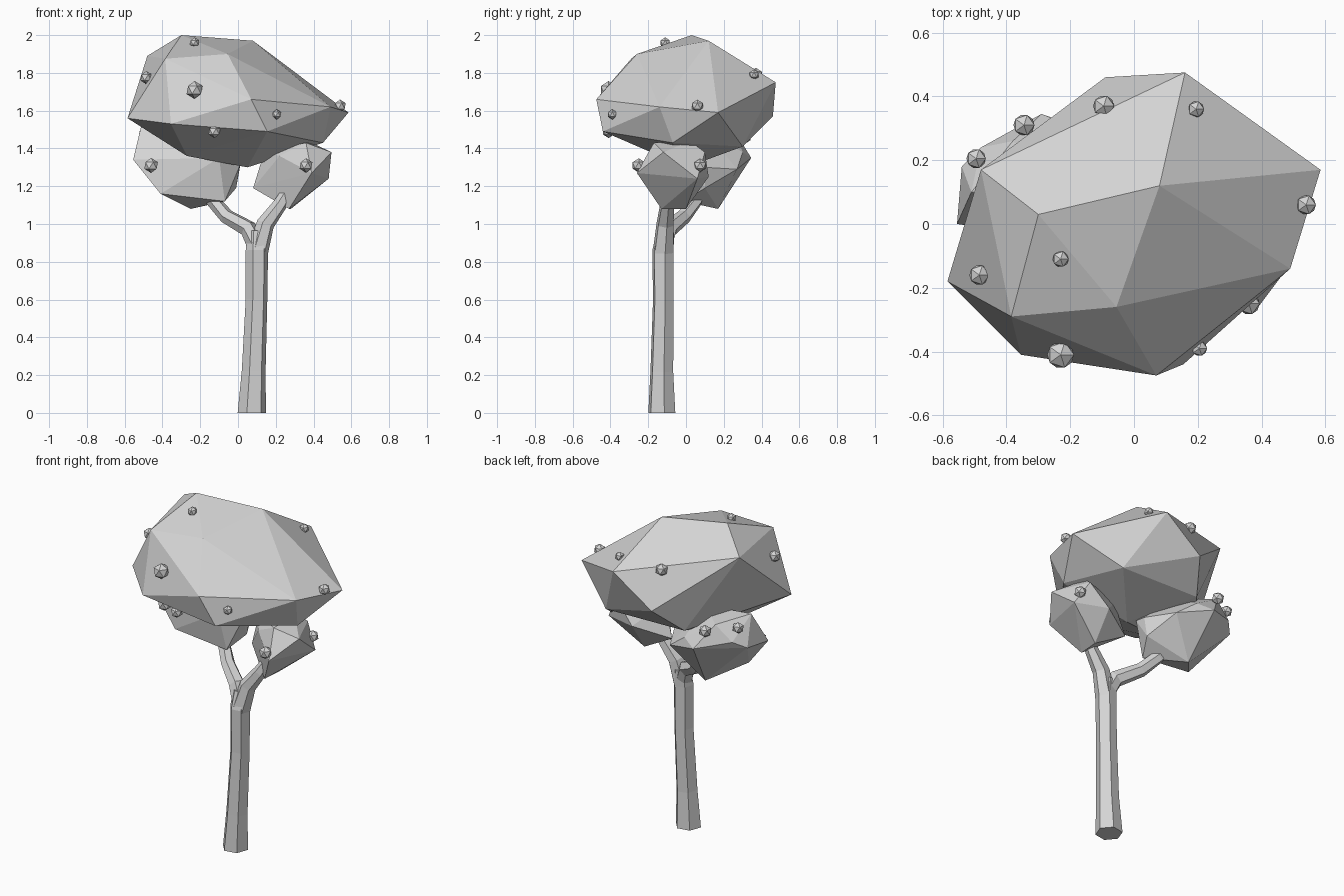
import bpy
import bmesh
from math import cos, sin, pi, radians
from mathutils import Vector

default_cube = bpy.data.objects.get("Cube")
if default_cube:
    bpy.data.objects.remove(default_cube, do_unlink=True)

# One plain colour for the whole tree
grey = bpy.data.materials.new("plain_grey")
grey.use_nodes = True
colour = (0.66, 0.66, 0.66, 1)
grey.diffuse_color = colour
grey.node_tree.nodes["Principled BSDF"].inputs["Base Color"].default_value = colour


def finish(name, bm):
    """Turn a bmesh into a flat shaded object with the tree colour."""
    bmesh.ops.recalc_face_normals(bm, faces=bm.faces)
    mesh = bpy.data.meshes.new(name)
    bm.to_mesh(mesh)
    bm.free()
    mesh.materials.append(grey)
    obj = bpy.data.objects.new(name, mesh)
    bpy.context.collection.objects.link(obj)
    return obj


def faceted_blob(name, corners):
    """Closed low-poly rock shape wrapped around a few corner points."""
    bm = bmesh.new()
    for corner in corners:
        bm.verts.new(corner)
    result = bmesh.ops.convex_hull(bm, input=bm.verts)
    spare = set(result["geom_interior"]) | set(result["geom_unused"])
    loose = [v for v in bm.verts if v in spare or not v.link_faces]
    bmesh.ops.delete(bm, geom=loose, context="VERTS")
    return finish(name, bm)


def limb(name, path, sides=6, turn=radians(10)):
    """Tapered tube through (x, y, z, radius) stations."""
    bm = bmesh.new()
    centres = [Vector(station[:3]) for station in path]
    rings = []
    for i, station in enumerate(path):
        before = centres[max(i - 1, 0)]
        after = centres[min(i + 1, len(path) - 1)]
        direction = (after - before).normalized()
        if i == 0 and station[2] == 0:
            direction = Vector((0, 0, 1))
        across = Vector((0, 1, 0)).cross(direction).normalized()
        depth = direction.cross(across)
        ring = []
        for k in range(sides):
            angle = 2 * pi * k / sides + turn
            offset = across * cos(angle) + depth * sin(angle)
            ring.append(bm.verts.new(centres[i] + offset * station[3]))
        rings.append(ring)
    for low, high in zip(rings, rings[1:]):
        for k in range(sides):
            n = (k + 1) % sides
            bm.faces.new((low[k], low[n], high[n], high[k]))
    bm.faces.new(rings[0][::-1])
    bm.faces.new(rings[-1])
    return finish(name, bm)


def fruit(name, x, y, z, radius):
    """Small twenty sided ball."""
    bm = bmesh.new()
    bmesh.ops.create_icosphere(bm, subdivisions=1, radius=radius)
    bmesh.ops.translate(bm, verts=bm.verts, vec=(x, y, z))
    return finish(name, bm)


# Trunk and the two branches of the fork
limb("trunk", [
    (.073, -.128, 0, .076), (.083, -.128, .22, .064), (.098, -.12, .6, .058),
    (.1, -.122, .86, .06), (.1, -.108, .96, .048)])
limb("left_branch", [
    (.1, -.12, .88, .05), (.055, -.09, .975, .047),
    (-.06, -.01, 1.04, .04), (-.13, .05, 1.12, .037), (-.2, .1, 1.22, .03)])
limb("right_branch", [
    (.1, -.122, .84, .058), (.145, -.11, 1, .048),
    (.22, -.1, 1.1, .038), (.28, -.08, 1.2, .03)])

# Large upper crown
faceted_blob("main_crown", [
    (-.3, .03, 2), (.08, .12, 1.97), (-.055, -.26, 1.9), (-.385, -.29, 1.875),
    (-.48, .17, 1.89), (.16, .475, 1.75), (.585, .17, 1.59), (.49, -.14, 1.62),
    (.07, -.475, 1.66), (-.355, -.41, 1.53), (-.585, -.18, 1.56),
    (.155, -.44, 1.49), (-.09, .46, 1.57), (.45, -.07, 1.43), (.33, .3, 1.41),
    (.05, 0, 1.3), (-.27, -.1, 1.36), (-.2, .3, 1.42)])

# Smaller crowns at the branch ends
faceted_blob("left_crown", [
    (-.555, 0, 1.34), (-.54, .18, 1.36), (-.48, .24, 1.4), (-.29, .345, 1.35),
    (-.41, -.02, 1.16), (-.25, .17, 1.08), (-.07, -.01, 1.12), (.01, .1, 1.3),
    (.01, .03, 1.31), (-.51, .1, 1.53), (-.38, .26, 1.49), (-.08, .27, 1.29),
    (-.2, .3, 1.38), (-.2, .1, 1.5), (-.1, -.05, 1.35), (-.01, .1, 1.19)])
faceted_blob("right_crown", [
    (.08, .02, 1.19), (.27, -.13, 1.08), (.28, 0, 1.08), (.48, .06, 1.24),
    (.495, -.12, 1.38), (.36, -.17, 1.43), (.37, .02, 1.44), (.14, 0, 1.385),
    (.39, -.26, 1.27), (.28, .12, 1.25), (.22, -.12, 1.36), (.4, .1, 1.38)])

# Fruits dotted over the crowns
fruits = [
    (-.23, -.11, 1.96, .028), (-.485, -.16, 1.775, .035), (-.23, -.41, 1.71, .047),
    (.205, -.39, 1.58, .027), (-.125, -.41, 1.49, .035), (.54, .06, 1.625, .034),
    (.195, .36, 1.79, .028), (-.095, .37, 1.79, .037), (-.345, .31, 1.46, .037),
    (-.495, .205, 1.48, .034), (-.46, -.05, 1.31, .04), (.36, -.25, 1.31, .038),
    (.45, .075, 1.31, .036)]
for number, place in enumerate(fruits, start=1):
    fruit(f"fruit_{number}", *place)
